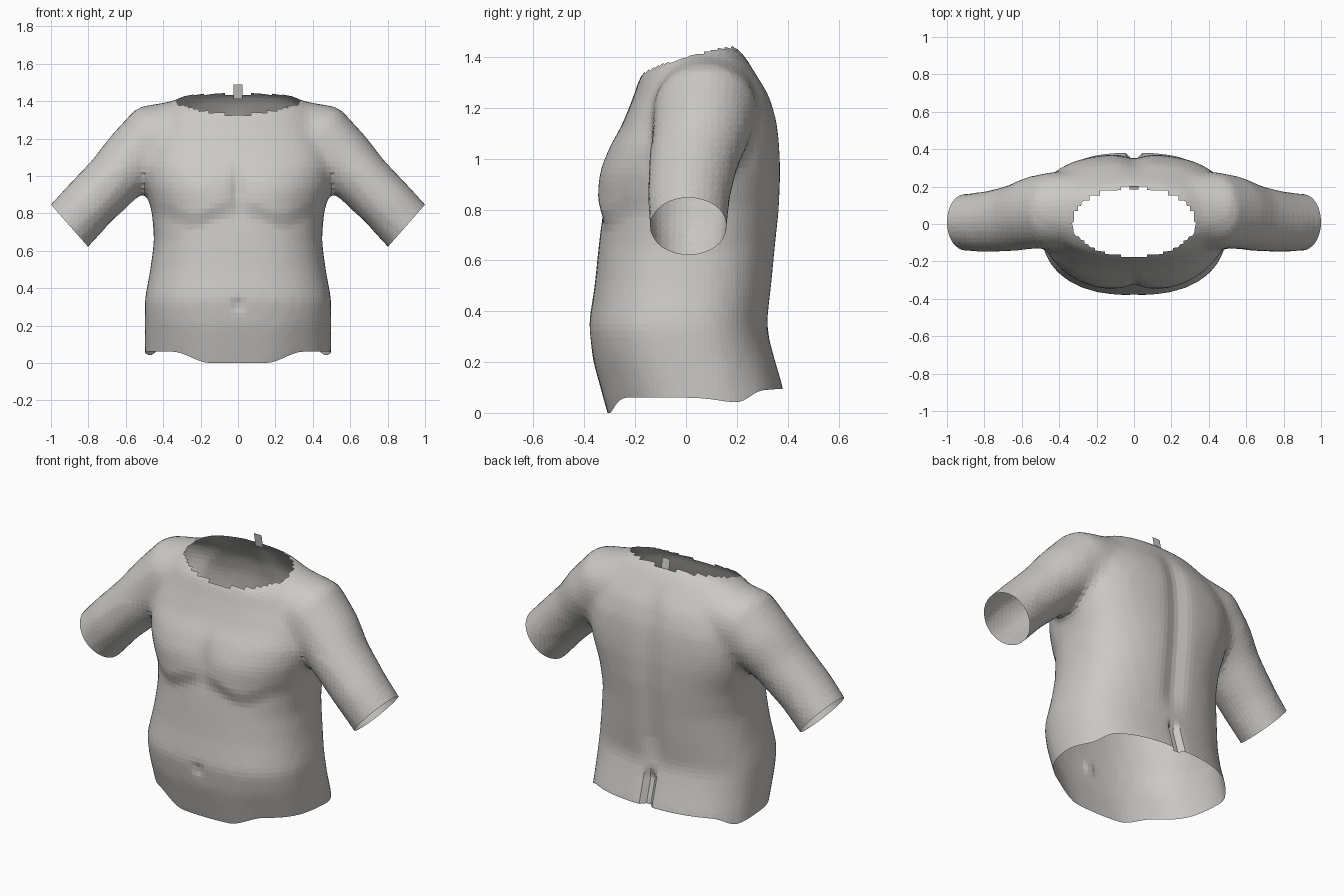
import bpy, bmesh, math
from mathutils import Vector

cube = bpy.data.objects.get("Cube")
if cube:
    bpy.data.objects.remove(cube)

SEGMENTS = 36


def smoothstep(a, b, v):
    t = min(max((v - a) / (b - a), 0), 1)
    return t * t * (3 - 2 * t)


def bump(v, width):
    return math.exp(-(v / width) ** 2)


def loft(bm, rings):
    """Skin a list of point rings into a closed solid."""
    loops = [[bm.verts.new(p) for p in ring] for ring in rings]
    for low, high in zip(loops, loops[1:]):
        for i in range(SEGMENTS):
            j = (i + 1) % SEGMENTS
            bm.faces.new((low[i], low[j], high[j], high[i]))
    bm.faces.new(loops[0][::-1])
    bm.faces.new(loops[-1])


def torso_ring(z, half_width, front, back):
    ring = []
    middle = front + (back - front) * 0.53
    # The chest is squarer in section than the waist
    power = 0.83 - 0.1 * bump(z - 1.05, 0.2)
    for i in range(SEGMENTS):
        a = math.tau * i / SEGMENTS
        c, s = math.cos(a), math.sin(a)
        x = math.copysign(abs(c) ** power, c) * half_width
        reach = back - middle if s > 0 else middle - front
        ring.append((x, middle + math.copysign(abs(s) ** power, s) * reach, z))
    return ring


def sleeve_ring(side, x, y, z, slope, radius, depth):
    up = Vector((math.sin(slope), 0, math.cos(slope)))
    ring = []
    for i in range(SEGMENTS):
        a = math.tau * i / SEGMENTS
        p = Vector((x, y, z)) + up * radius * math.cos(a)
        ring.append((p.x * side, p.y + depth * math.sin(a), p.z))
    return ring


# Torso: height, half width, front, back
torso = [
    (-0.15, 0.50, -0.26, 0.39), (0, 0.50, -0.31, 0.385), (0.2, 0.50, -0.365, 0.345),
    (0.34, 0.50, -0.385, 0.32), (0.5, 0.47, -0.36, 0.34), (0.65, 0.45, -0.345, 0.355),
    (0.8, 0.46, -0.328, 0.37), (0.95, 0.50, -0.32, 0.375), (1.05, 0.51, -0.295, 0.37),
    (1.15, 0.50, -0.245, 0.36), (1.25, 0.46, -0.205, 0.33), (1.33, 0.42, -0.18, 0.28),
    (1.39, 0.37, -0.12, 0.24), (1.43, 0.29, -0.04, 0.21), (1.46, 0.10, 0.06, 0.16),
]
# Sleeve: centre x, y, z, downward slope, radius, depth
sleeve = [
    (0.25, 0.08, 1.22, 0, 0.20, 0.20), (0.44, 0.075, 1.195, 0.53, 0.20, 0.205),
    (0.55, 0.06, 1.095, 0.85, 0.178, 0.195), (0.66, 0.03, 0.985, 0.85, 0.157, 0.177),
    (0.80, 0.01, 0.845, 0.85, 0.152, 0.163), (0.90, 0.01, 0.735, 0.85, 0.152, 0.153),
    (1.0, 0.01, 0.62, 0.85, 0.15, 0.15),
]

bm = bmesh.new()
loft(bm, [torso_ring(*row) for row in torso])
for side in (1, -1):
    loft(bm, [sleeve_ring(side, *row) for row in sleeve])
bmesh.ops.recalc_face_normals(bm, faces=bm.faces)
source = bpy.data.meshes.new("torso_blockout")
bm.to_mesh(source)
bm.free()

# Fuse the solids into one skin
body = bpy.data.objects.new("upper_body", source)
bpy.context.scene.collection.objects.link(body)
fuse = body.modifiers.new("fuse", "REMESH")
fuse.mode = "VOXEL"
fuse.voxel_size = 0.028
relax = body.modifiers.new("relax", "SMOOTH")
relax.factor = 0.5
relax.iterations = 8
graph = bpy.context.evaluated_depsgraph_get()
mesh = bpy.data.meshes.new_from_object(body.evaluated_get(graph))
body.modifiers.clear()
body.data = mesh
bpy.data.meshes.remove(source)
mesh.name = "upper_body"

bm = bmesh.new()
bm.from_mesh(mesh)


def cut(point, normal, keep=lambda c: False):
    geom = [f for f in bm.faces if not keep(f.calc_center_median())]
    edges = {e for f in geom for e in f.edges}
    verts = {v for f in geom for v in f.verts}
    bmesh.ops.bisect_plane(bm, geom=geom + list(edges) + list(verts),
                           plane_co=point, plane_no=normal, clear_outer=True)


def in_neck(c):
    return c.z > 1.2 and (c.x / 0.33) ** 2 + ((c.y - 0.01) / 0.185) ** 2 < 1


# Open the waist, the sleeve ends and the ragged neck
cut((0, 0, 0), (0, 0, -1))
for side in (1, -1):
    cut((0.9 * side, 0, 0.733), (0.75 * side, 0, -0.66),
        lambda c: c.x * side < 0.65)
neck = [f for f in bm.faces if in_neck(f.calc_center_median())]
bmesh.ops.delete(bm, geom=neck, context="FACES")

# Body relief: chest, breastbone, navel, spine, seat cleft and wavy hem
for v in bm.verts:
    x, y, z = v.co
    if abs(x) < 0.5 and y < -0.1:
        edge = 0.83 - 0.07 * bump(abs(x) - 0.24, 0.14)
        chest = smoothstep(edge - 0.05, edge + 0.06, z) * (1 - smoothstep(0.88, 1.15, z))
        v.co.y -= 0.03 * chest * bump(abs(x) - 0.2, 0.22)
        v.co.y += 0.018 * bump(x, 0.04) * bump(z - 0.92, 0.12)
        v.co.y += 0.015 * bump(x, 0.03) * bump(z - 0.31, 0.03)
    if y > 0.15:
        spine = smoothstep(0.3, 0.5, z) * (1 - smoothstep(1.2, 1.4, z))
        cleft = 1 - smoothstep(0.2, 0.32, z)
        v.co.y -= 0.022 * bump(x, 0.06) * spine + 0.045 * bump(x, 0.025) * cleft
    if z < 0.3 and abs(x) < 0.6:
        hem = 0.06 * smoothstep(0.15, 0.35, abs(x)) if y < 0 else 0.06
        hem -= 0.018 * bump(y - 0.2, 0.1)
        hem += 0.035 * smoothstep(0.2, 0.3, y)
        v.co.z += hem * (1 - z / 0.3)

# Small tab at the nape
tab = [bm.verts.new(p) for p in ((-0.025, 0.2, 1.41), (0.025, 0.2, 1.41),
                                 (0.025, 0.185, 1.49), (-0.025, 0.185, 1.49))]
bm.faces.new(tab)
for f in bm.faces:
    f.smooth = False
bm.to_mesh(mesh)
bm.free()

grey = bpy.data.materials.new("warm_grey")
grey.use_nodes = True
colour = (0.6, 0.585, 0.565, 1)
grey.diffuse_color = colour
grey.node_tree.nodes["Principled BSDF"].inputs["Base Color"].default_value = colour
mesh.materials.clear()
mesh.materials.append(grey)
